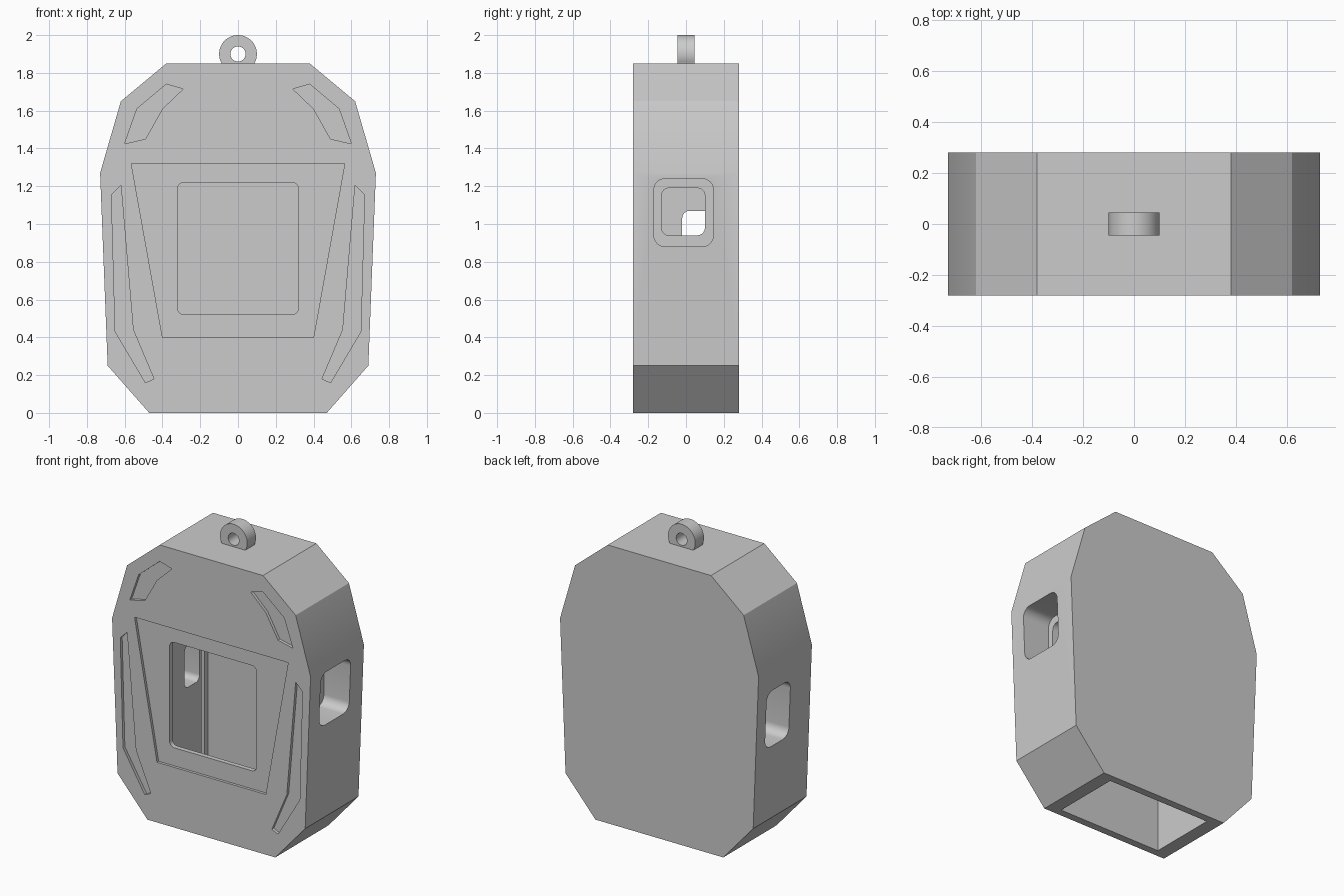
import bpy, bmesh, math
from mathutils import Vector

cube = bpy.data.objects.get("Cube")
if cube:
    bpy.data.objects.remove(cube, do_unlink=True)

grey = bpy.data.materials.new("plain_grey")
grey.use_nodes = True
grey.diffuse_color = (0.6, 0.6, 0.6, 1)
grey.node_tree.nodes["Principled BSDF"].inputs["Base Color"].default_value = grey.diffuse_color


def prism(name, outline, axis, start, end):
    """Extrude a closed outline along x or y; points are (other axis, z)."""
    place = (lambda a, z, d: (d, a, z)) if axis == "x" else (lambda a, z, d: (a, d, z))
    bm = bmesh.new()
    face = bm.faces.new([bm.verts.new(place(a, z, start)) for a, z in outline])
    moved = bmesh.ops.extrude_face_region(bm, geom=[face])["geom"]
    shift = Vector(place(0, 0, end - start))
    bmesh.ops.translate(bm, vec=shift, verts=[v for v in moved if isinstance(v, bmesh.types.BMVert)])
    bmesh.ops.recalc_face_normals(bm, faces=bm.faces)
    mesh = bpy.data.meshes.new(name)
    bm.to_mesh(mesh)
    bm.free()
    mesh.materials.append(grey)
    obj = bpy.data.objects.new(name, mesh)
    bpy.context.collection.objects.link(obj)
    return obj


def arc(cx, cz, r, begin, sweep, steps):
    angles = [math.radians(begin + sweep * i / steps) for i in range(steps + 1)]
    return [(cx + r * math.cos(t), cz + r * math.sin(t)) for t in angles]


def rounded(a0, a1, z0, z1, r):
    corners = [(a1 - r, z1 - r), (a0 + r, z1 - r), (a0 + r, z0 + r), (a1 - r, z0 + r)]
    return [p for i, c in enumerate(corners) for p in arc(*c, r, 90 * i, 90, 8)]


def box(a0, a1, z0, z1):
    return [(a0, z0), (a1, z0), (a1, z1), (a0, z1)]


def flipped(points):
    return [(-a, z) for a, z in reversed(points)]


def cut(target, cutter):
    mod = target.modifiers.new("cut", "BOOLEAN")
    mod.operation = "DIFFERENCE"
    mod.solver = "EXACT"
    mod.object = cutter
    bpy.context.view_layer.update()
    graph = bpy.context.evaluated_depsgraph_get()
    mesh = bpy.data.meshes.new_from_object(target.evaluated_get(graph))
    target.modifiers.clear()
    target.data = mesh
    bpy.data.objects.remove(cutter, do_unlink=True)


def finish(obj):
    bpy.ops.object.select_all(action="DESELECT")
    obj.select_set(True)
    bpy.context.view_layer.objects.active = obj
    bpy.ops.object.shade_smooth_by_angle(angle=math.radians(30))


# Faceted case
depth = 0.28
half = [(0.47, 0), (0.69, 0.25), (0.73, 1.27), (0.62, 1.65), (0.38, 1.85)]
case = prism("case", half + flipped(half), "y", -depth, depth)

# Inner chamber, open at the bottom, with a narrow groove in each side wall
cut(case, prism("chamber", box(-0.38, 0.38, -0.1, 1.35), "y", -0.23, 0.23))
cut(case, prism("groove", box(-0.4, 0.4, 0.1, 1.3), "y", 0.16, 0.19))

# Shallow front panel and window
front = -depth - 0.05
panel = [(0.4, 0.4), (0.565, 1.32)]
cut(case, prism("panel", panel + flipped(panel), "y", front, -depth + 0.018))
cut(case, prism("window", rounded(-0.32, 0.32, 0.52, 1.22, 0.035), "y", front, -0.2))

# Decorative slots, mirrored
upper = [(0.29, 1.715), (0.38, 1.74), (0.535, 1.61), (0.6, 1.425), (0.49, 1.45), (0.4, 1.61)]
lower = [(0.62, 1.205), (0.67, 1.155), (0.65, 0.43), (0.49, 0.16), (0.445, 0.18), (0.555, 0.44)]
for slot in (upper, lower):
    for outline in (slot, flipped(slot)):
        cut(case, prism("slot", outline, "y", front, -depth + 0.02))

# Stepped side ports: wide outer mouth, narrower hole into the chamber
ports = [(1, (-0.17, 0.145, 0.88, 1.24), (-0.13, 0.10, 0.94, 1.19)),
         (-1, (-0.065, 0.185, 0.74, 1.12), (-0.02, 0.14, 0.79, 1.07))]
for side, mouth, hole in ports:
    cut(case, prism("mouth", rounded(*mouth, 0.06), "x", side * 0.53, side * 0.8))
    cut(case, prism("hole", rounded(*hole, 0.04), "x", side * 0.3, side * 0.6))
finish(case)

# Hanging loop standing on the top
loop = prism("hanging_loop", arc(0, 1.9, 0.1, -30, 240, 48) + [(-0.0866, 1.845), (0.0866, 1.845)],
             "y", -0.046, 0.046)
cut(loop, prism("eye", arc(0, 1.9, 0.04, 0, 348.75, 31), "y", -0.1, 0.1))
finish(loop)
